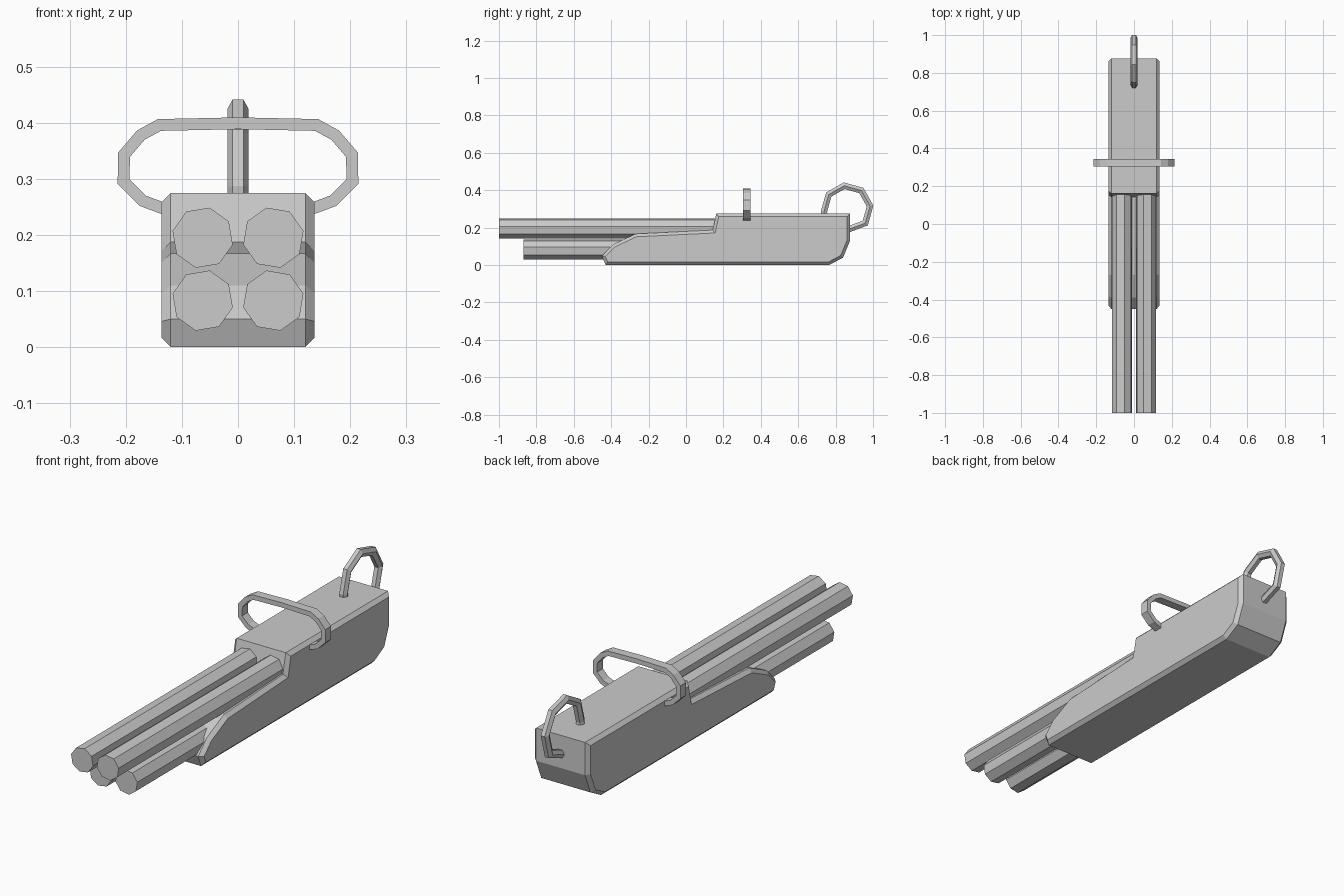
import bpy, bmesh, math
from mathutils import Vector

if "Cube" in bpy.data.objects:
    bpy.data.objects.remove(bpy.data.objects["Cube"])


def finish(bm, name):
    bmesh.ops.recalc_face_normals(bm, faces=bm.faces)
    mesh = bpy.data.meshes.new(name)
    bm.to_mesh(mesh)
    bm.free()
    obj = bpy.data.objects.new(name, mesh)
    bpy.context.collection.objects.link(obj)
    return obj


def sweep(name, path, section, place):
    """Sweep a section (in-plane offset, sideways offset) along a flat open path with mitred joints."""
    bm = bmesh.new()
    pts = [Vector(p) for p in path]
    dirs = [(b - a).normalized() for a, b in zip(pts, pts[1:])]
    rings = []
    for i, p in enumerate(pts):
        d0, d1 = dirs[max(i - 1, 0)], dirs[min(i, len(dirs) - 1)]
        t = (d0 + d1).normalized()
        n = Vector((-t.y, t.x)) / t.dot(d0)
        rings.append([bm.verts.new(place(p + n * u, w)) for u, w in section])
    k = len(section)
    for a, b in zip(rings, rings[1:]):
        for j in range(k):
            bm.faces.new((a[j], a[(j + 1) % k], b[(j + 1) % k], b[j]))
    bm.faces.new(rings[0])
    bm.faces.new(rings[-1][::-1])
    return finish(bm, name)


# Body: side profile (y, z) extruded across x, with chamfered side outlines
profile = [(-0.43, 0), (-0.45, 0.05), (-0.39, 0.11), (-0.27, 0.167), (0.143, 0.187),
           (0.162, 0.275), (0.877, 0.275), (0.877, 0.13), (0.84, 0.04), (0.765, 0)]
HALF = 0.136
bm = bmesh.new()
left = [bm.verts.new((-HALF, y, z)) for y, z in profile]
right = [bm.verts.new((HALF, y, z)) for y, z in profile]
caps = [bm.faces.new(left), bm.faces.new(right[::-1])]
for i in range(len(profile)):
    j = (i + 1) % len(profile)
    bm.faces.new((left[i], right[i], right[j], left[j]))
bmesh.ops.recalc_face_normals(bm, faces=bm.faces)
rim = [e for f in caps for e in f.edges]
bmesh.ops.bevel(bm, geom=rim, offset=0.016, offset_type='OFFSET',
                segments=1, profile=0.5, affect='EDGES')
finish(bm, "body")

# Four eight-sided barrels, the upper pair longer than the lower
for level, z, front, back in (("upper", 0.195, -1.0, 0.25), ("lower", 0.083, -0.87, 0.0)):
    for side, sx in (("left", -1), ("right", 1)):
        bm = bmesh.new()
        ends = []
        for y in (front, back):
            ring = []
            for i in range(8):
                a = math.radians(77 + 45 * i)
                ring.append(bm.verts.new((sx * (0.063 - 0.055 * math.cos(a)), y,
                                          z + 0.055 * math.sin(a))))
            ends.append(ring)
            bm.faces.new(ring)
        for i in range(8):
            j = (i + 1) % 8
            bm.faces.new((ends[0][i], ends[0][j], ends[1][j], ends[1][i]))
        finish(bm, f"{level}_{side}_barrel")

# Wide flat handle loop across the body
half = [(0.14, 0.396), (0.173, 0.378), (0.203, 0.343), (0.204, 0.295),
        (0.17, 0.261), (0.10, 0.235)]
loop = [(-x, z) for x, z in reversed(half)] + [(0, 0.399)] + half
strap = [(-0.0105, -0.02), (0.0105, -0.02), (0.0105, 0.02), (-0.0105, 0.02)]
sweep("handle_loop", loop, strap, lambda p, w: (p.x, 0.325 + w, p.y))

# Faceted ring at the rear, both ends sunk in the body
R = 0.124
arc = [(0.861 + R * math.cos(math.radians(a)), 0.301 + R * math.sin(math.radians(a)))
       for a in range(187, -39, -45)]
path = [(0.745, 0.22)] + arc + [(0.84, 0.18)]
tube = [(0.019 * math.sin(math.radians(60 * i)), 0.019 * math.cos(math.radians(60 * i)))
        for i in range(6)]
sweep("rear_ring", path, tube, lambda p, w: (w, p.x, p.y))
